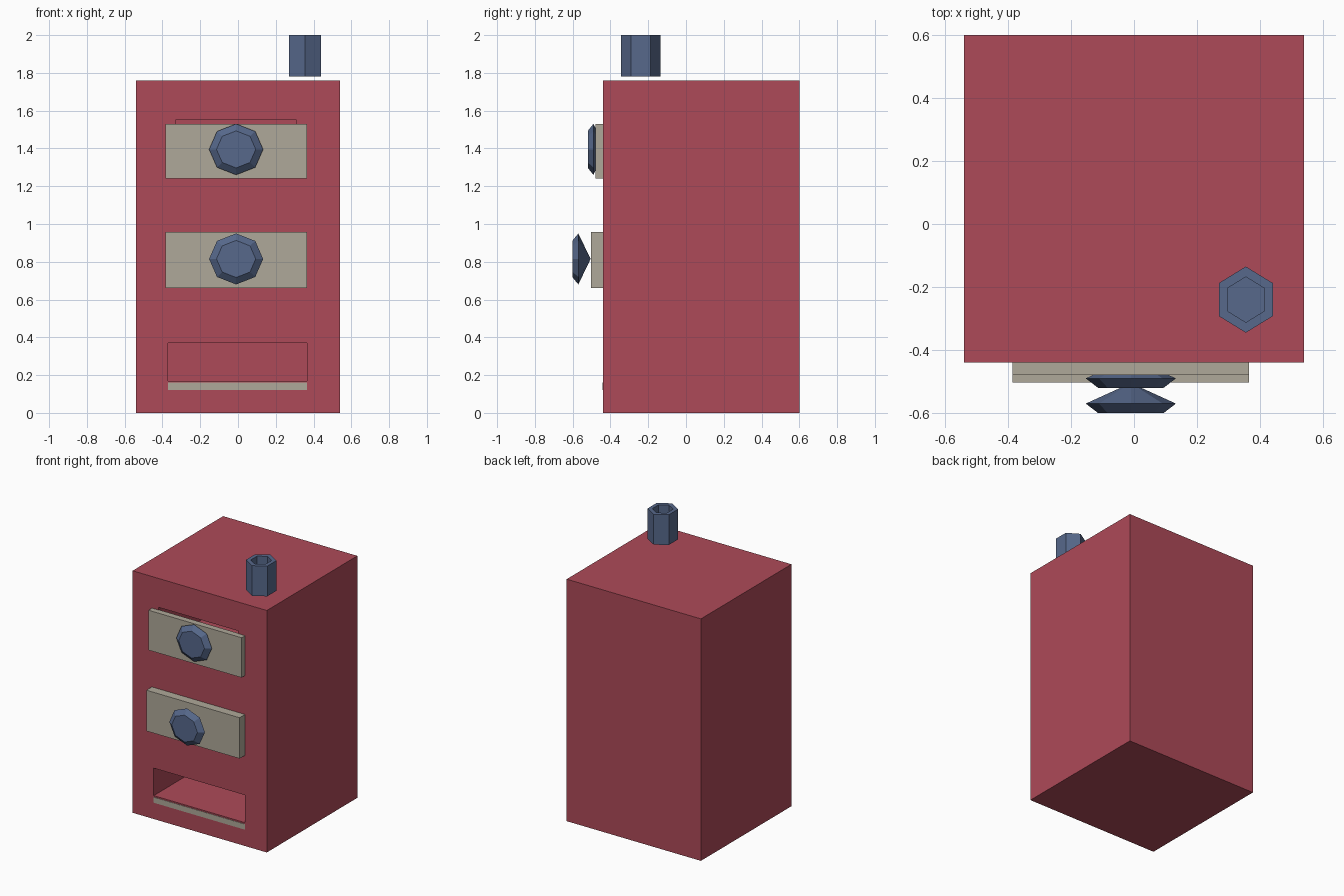
import bpy, bmesh, math

if "Cube" in bpy.data.objects:
    bpy.data.objects.remove(bpy.data.objects["Cube"])


def material(name, rgb):
    m = bpy.data.materials.new(name)
    m.diffuse_color = (*rgb, 1)
    m.use_nodes = True
    m.node_tree.nodes["Principled BSDF"].inputs["Base Color"].default_value = m.diffuse_color
    return m


RED = material("red_paint", (0.42, 0.068, 0.098))
BEIGE = material("beige_panel", (0.43, 0.395, 0.32))
BLUE = material("blue_metal", (0.095, 0.14, 0.26))


def finish(name, bm, mat):
    bmesh.ops.recalc_face_normals(bm, faces=bm.faces)
    mesh = bpy.data.meshes.new(name)
    bm.to_mesh(mesh)
    bm.free()
    ob = bpy.data.objects.new(name, mesh)
    bpy.context.collection.objects.link(ob)
    mesh.materials.append(mat)
    return ob


def box(name, x, y, z, mat):
    bm = bmesh.new()
    bmesh.ops.create_cube(bm, size=1)
    for v in bm.verts:
        v.co = [(a + b) / 2 + c * (b - a) for c, (a, b) in zip(v.co, (x, y, z))]
    return finish(name, bm, mat)


def lathe(name, profile, sides, place, mat):
    """Faceted solid from (radius, height) rings, capped at both ends."""
    bm = bmesh.new()
    rings = []
    for r, h in profile:
        angles = [2 * math.pi * i / sides + math.pi / 2 for i in range(sides)]
        if r == 0:
            rings.append([bm.verts.new(place(0, 0, h))])
        else:
            rings.append([bm.verts.new(place(r * math.cos(a), r * math.sin(a), h))
                          for a in angles])
    for lo, hi in zip(rings, rings[1:]):
        for i in range(sides):
            j = (i + 1) % sides
            if len(lo) == 1:
                bm.faces.new((lo[0], hi[j], hi[i]))
            else:
                bm.faces.new((lo[i], lo[j], hi[j], hi[i]))
    for ring in (rings[0], rings[-1]):
        if len(ring) > 1:
            bm.faces.new(ring)
    return finish(name, bm, mat)


# Cabinet body with three drawer openings
cabinet = box("cabinet", (-0.54, 0.54), (-0.44, 0.60), (0, 1.76), RED)
openings = [("lower", (-0.37, 0.365), (0.17, 0.37)),
            ("middle", (-0.35, 0.33), (0.69, 0.95)),
            ("upper", (-0.33, 0.31), (1.27, 1.55))]
for label, x, z in openings:
    cutter = box(label + "_opening_cutter", x, (-0.6, 0.45), z, RED)
    cutter.hide_render = True
    mod = cabinet.modifiers.new(label + "_opening", 'BOOLEAN')
    mod.operation, mod.solver, mod.object = 'DIFFERENCE', 'EXACT', cutter
    bpy.context.view_layer.objects.active = cabinet
    bpy.ops.object.modifier_apply(modifier=mod.name)
    bpy.data.objects.remove(cutter)

# Drawer fronts with cut-gem knobs: label, front y, bottom z, top z, knob z, knob face y
drawers = [("upper", -0.48, 1.24, 1.53, 1.395, -0.52),
           ("middle", -0.503, 0.66, 0.957, 0.815, -0.60)]
for label, front, z0, z1, kz, ky in drawers:
    box(label + "_drawer_front", (-0.385, 0.365), (front, -0.435), (z0, z1), BEIGE)
    lathe(label + "_knob", [(0, 0.095), (0.135, 0.03), (0.098, 0)], 8,
          lambda a, b, h: (-0.01 + a * 1.06, ky + h, kz + b), BLUE)

# Strip under the empty lower opening
box("lower_strip", (-0.37, 0.365), (-0.443, -0.40), (0.12, 0.16), BEIGE)

# Hollow hexagonal pipe above the top
lathe("chimney_pipe", [(0.105, 1.78), (0.105, 2.0), (0.072, 2.0), (0.072, 1.85)], 6,
      lambda a, b, h: (0.355 + a * 0.94, -0.24 + b, h), BLUE)
